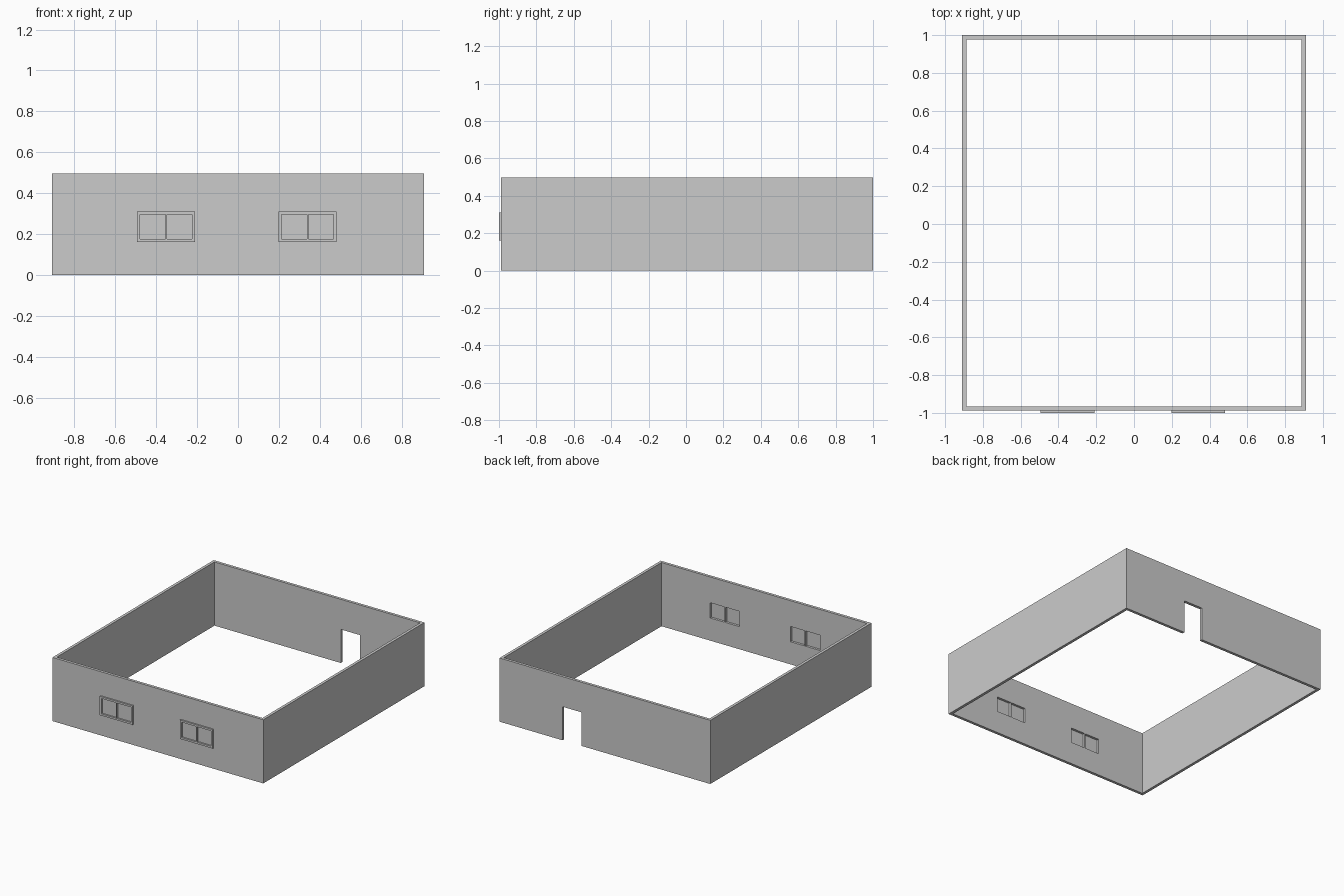
import bpy

if "Cube" in bpy.data.objects:
    bpy.data.objects.remove(bpy.data.objects["Cube"])

W, Y0, Y1, H, T = 0.91, -0.988, 1.0, 0.497, 0.022


def box(name, x, y, z):
    """Axis-aligned box from (min, max) ranges."""
    bpy.ops.mesh.primitive_cube_add(size=1)
    ob = bpy.context.object
    ob.name = name
    for v in ob.data.vertices:
        v.co = [r[0] if c < 0 else r[1] for c, r in zip(v.co, (x, y, z))]
    return ob


def cut(ob, cutter):
    """Subtract a cutter and keep it hidden from the render."""
    mod = ob.modifiers.new("opening", "BOOLEAN")
    mod.operation = "DIFFERENCE"
    mod.solver = "EXACT"
    mod.object = cutter
    cutter.hide_render = True
    cutter.display_type = "WIRE"
    cutter.hide_set(True)


# Outer walls, hollow and open at top and bottom
walls = box("walls", (-W, W), (Y0, Y1), (0, H))
cut(walls, box("room_cutter", (-W + T, W - T), (Y0 + T, Y1 - T), (-0.1, H + 0.1)))

# Doorway in the back wall
cut(walls, box("door_cutter", (0.203, 0.367), (Y1 - 0.1, Y1 + 0.1), (-0.1, 0.262)))

# Two double-pane windows in the front wall
for side, x0 in (("left", -0.494), ("right", 0.198)):
    x1, mid = x0 + 0.284, x0 + 0.143
    z0, z1, rim = 0.162, 0.31, 0.0145
    frame = box(side + "_window_frame", (x0, x1), (-1.0, Y0 + 0.0005), (z0, z1))
    panes = (("a", x0 + rim, mid - 0.004), ("b", mid + 0.004, x1 - rim))
    for tag, a, b in panes:
        zr = (z0 + rim, z1 - rim)
        c = box(f"{side}_opening_cutter_{tag}", (a, b), (-1.1, -0.9), zr)
        cut(frame, c)
        cut(walls, c)
        # Thin glazing panel set near the outer wall face
        box(f"{side}_window_pane_{tag}", (a, b), (Y0 + 0.001, Y0 + 0.004), zr)
